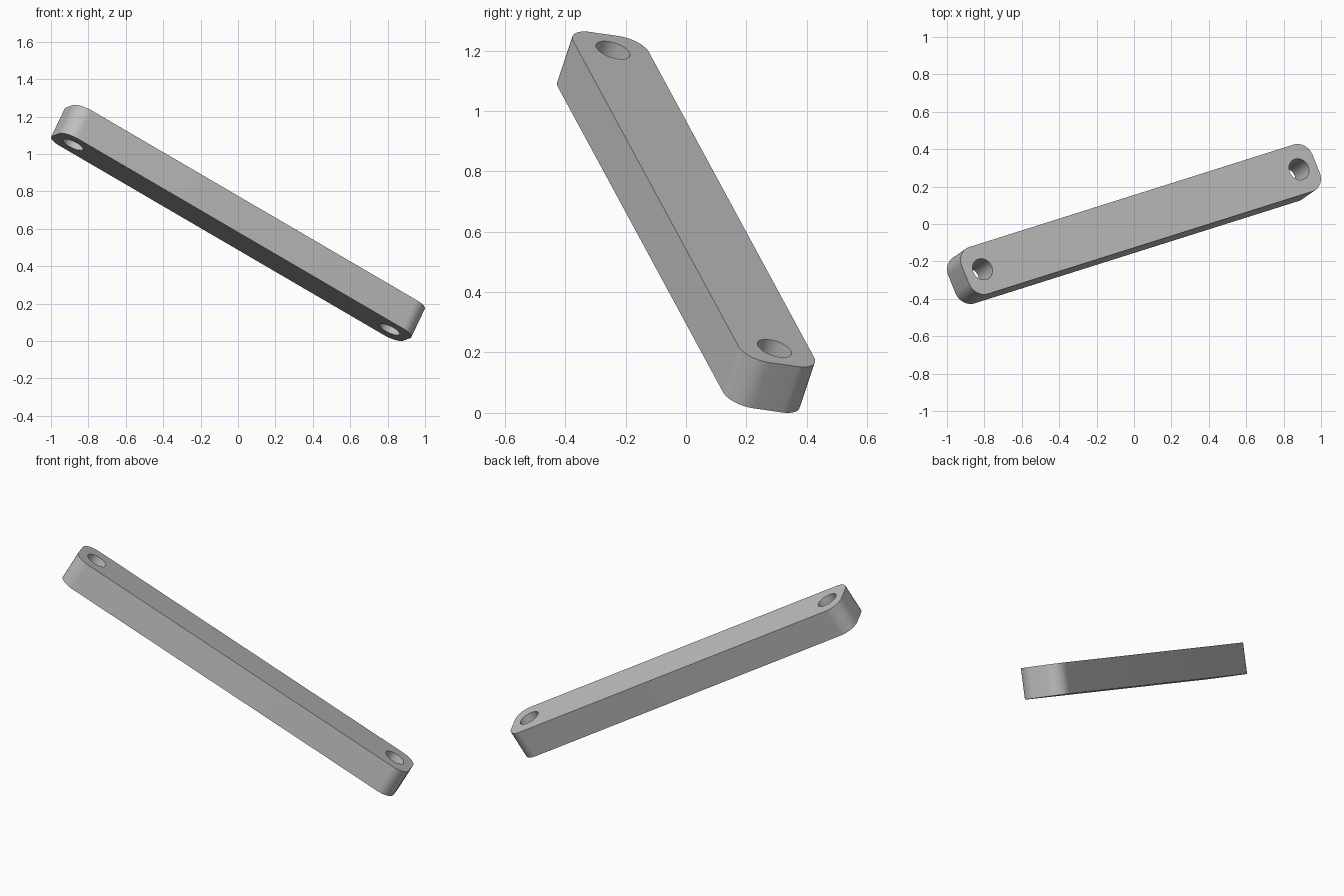
import bpy
import math
from mathutils import Matrix, Vector

cube = bpy.data.objects.get("Cube")
if cube:
    bpy.data.objects.remove(cube, do_unlink=True)

WIDTH, THICK = 0.272, 0.176
HALF_SPAN = 1.0155           # centre of bar to each hole
HALF_LEN = HALF_SPAN + 0.11
CORNER, HOLE = 0.085, 0.059

grey = bpy.data.materials.new("plain grey")
grey.use_nodes = True
colour = (0.52, 0.52, 0.52, 1)
grey.diffuse_color = colour
grey.node_tree.nodes["Principled BSDF"].inputs["Base Color"].default_value = colour


def arc(cx, cy, radius, start, sweep, steps):
    """Points along a circular arc, angles in degrees."""
    angles = [math.radians(start + sweep * i / steps) for i in range(steps + 1)]
    return [(cx + radius * math.cos(a), cy + radius * math.sin(a)) for a in angles]


def add_outline(curve, points):
    spline = curve.splines.new('POLY')
    spline.points.add(len(points) - 1)
    for p, (x, y) in zip(spline.points, points):
        p.co = (x, y, 0, 1)
    spline.use_cyclic_u = True


# Flat outline: rounded rectangle with a hole near each end
profile = bpy.data.curves.new("bar_profile", 'CURVE')
profile.dimensions = '2D'
profile.fill_mode = 'BOTH'
profile.extrude = THICK / 2

dx, dy = HALF_LEN - CORNER, WIDTH / 2 - CORNER
outer = []
for k, (sx, sy) in enumerate([(1, 1), (-1, 1), (-1, -1), (1, -1)]):
    outer += arc(sx * dx, sy * dy, CORNER, 90 * k, 90, 12)
add_outline(profile, outer)
for side in (-1, 1):
    add_outline(profile, arc(side * HALF_SPAN, 0, HOLE, 0, 360, 40)[:-1])

bar = bpy.data.objects.new("link_bar", profile)
bpy.context.collection.objects.link(bar)

# Tilt the bar: length axis, then face normal, then width axis
along = Vector((0.833, 0.263, -0.486)).normalized()
normal = Vector((0.4105, 0.2895, 0.864))
normal = (normal - along * normal.dot(along)).normalized()
across = normal.cross(along)
turn = Matrix((along, across, normal)).transposed().to_4x4()
bar.matrix_world = Matrix.Translation((0, 0, 0.628)) @ turn

# Solid mesh with smooth rounded walls and crisp rims
bpy.ops.object.select_all(action='DESELECT')
bar.select_set(True)
bpy.context.view_layer.objects.active = bar
bpy.ops.object.convert(target='MESH')
bar = bpy.context.object
bpy.ops.object.mode_set(mode='EDIT')
bpy.ops.mesh.select_all(action='SELECT')
bpy.ops.mesh.remove_doubles(threshold=0.0001)
bpy.ops.mesh.normals_make_consistent(inside=False)
bpy.ops.object.mode_set(mode='OBJECT')
bpy.ops.object.shade_smooth_by_angle(angle=math.radians(30))
bar.data.materials.clear()
bar.data.materials.append(grey)
bar.name = "link_bar"

# Rest the lowest point on the ground
bpy.context.view_layer.update()
bar.location.z -= min((bar.matrix_world @ v.co).z for v in bar.data.vertices)
